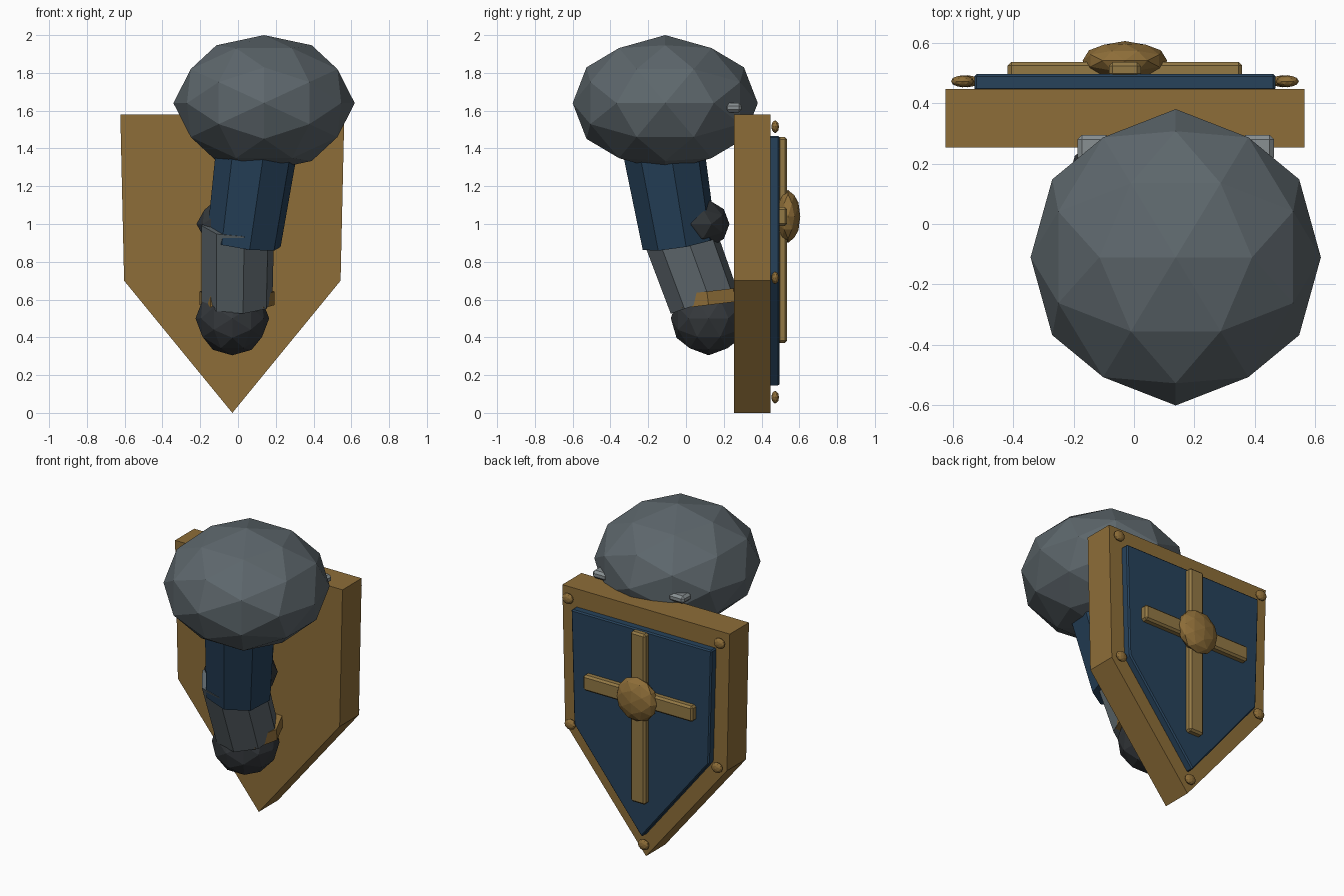
import bpy, bmesh, math
from mathutils import Vector, Matrix

if "Cube" in bpy.data.objects:
    bpy.data.objects.remove(bpy.data.objects["Cube"])


def mat(name, rgb):
    m = bpy.data.materials.new(name)
    m.diffuse_color = (*rgb, 1)
    m.use_nodes = True
    m.node_tree.nodes["Principled BSDF"].inputs["Base Color"].default_value = m.diffuse_color
    return m


BRASS = mat("brass", (0.27, 0.155, 0.04))
TRIM = mat("trim", (0.29, 0.19, 0.06))
NAVY = mat("navy", (0.02, 0.055, 0.105))
DARK = mat("dark_leather", (0.035, 0.04, 0.045))
STEEL = mat("steel", (0.11, 0.135, 0.15))
LIGHT = mat("light_steel", (0.25, 0.28, 0.29))


def finish(name, bm, material, bevel=0):
    bmesh.ops.recalc_face_normals(bm, faces=bm.faces)
    me = bpy.data.meshes.new(name)
    bm.to_mesh(me)
    bm.free()
    ob = bpy.data.objects.new(name, me)
    bpy.context.collection.objects.link(ob)
    me.materials.append(material)
    if bevel:
        b = ob.modifiers.new("bevel", 'BEVEL')
        b.width, b.segments = bevel, 1
    return ob


def ball(name, loc, radii, material):
    """Once-divided icosahedron whose edge midpoints lie on the axes."""
    p = (1 + math.sqrt(5)) / 2
    corners = []
    for a in (-1, 1):
        for b in (-p, p):
            corners += [Vector((b, a, 0)), Vector((0, b, a)), Vector((a, 0, b))]
    pts = corners + [(u + v) / 2 for i, u in enumerate(corners)
                     for v in corners[:i] if (u - v).length < 2.1]
    bm = bmesh.new()
    for q in pts:
        q = q.normalized()
        bm.verts.new([loc[i] + q[i] * radii[i] for i in range(3)])
    bmesh.ops.convex_hull(bm, input=bm.verts)
    return finish(name, bm, material)


def limb(name, top, bottom, r_top, r_bottom, material, sides=8, twist=0.17):
    a, b = Vector(top), Vector(bottom)
    d = a - b
    rot = Vector((0, 0, 1)).rotation_difference(d).to_matrix().to_4x4()
    bm = bmesh.new()
    bmesh.ops.create_cone(bm, cap_ends=True, segments=sides, radius1=r_bottom,
                          radius2=r_top, depth=d.length,
                          matrix=Matrix.Translation((a + b) / 2) @ rot @ Matrix.Rotation(twist, 4, 'Z'))
    return finish(name, bm, material)


def box(name, loc, size, material, bevel=0.012):
    bm = bmesh.new()
    bmesh.ops.create_cube(bm, size=1, matrix=Matrix.Translation(loc) @ Matrix.Diagonal((*size, 1)))
    return finish(name, bm, material, bevel)


def slab(name, outline, y0, y1, material, bevel=0):
    bm = bmesh.new()
    f = bm.faces.new([bm.verts.new((x, y0, z)) for x, z in outline])
    ext = bmesh.ops.extrude_face_region(bm, geom=[f])["geom"]
    for v in ext:
        if isinstance(v, bmesh.types.BMVert):
            v.co.y = y1
    return finish(name, bm, material, bevel)


CX = -0.03  # shield centre line


def pentagon(w_top, z_top, w_mid, z_mid, z_tip):
    return [(CX - w_top, z_top), (CX + w_top, z_top), (CX + w_mid, z_mid),
            (CX, z_tip), (CX - w_mid, z_mid)]


# Shield board and raised field
slab("shield_board", pentagon(0.593, 1.58, 0.573, 0.70, 0.0), 0.253, 0.447, BRASS)
slab("shield_field", pentagon(0.498, 1.465, 0.478, 0.735, 0.14), 0.44, 0.496, NAVY, 0.008)

# Cross and boss
box("cross_upright", (CX, 0.51, 0.915), (0.105, 0.05, 1.09), TRIM)
box("cross_bar", (CX, 0.51, 1.04), (0.775, 0.052, 0.1), TRIM)
ball("shield_boss", (CX, 0.54, 1.04), (0.14, 0.065, 0.14), BRASS)

# Rivets at the shield corners
for i, (x, z) in enumerate(pentagon(0.537, 1.515, 0.52, 0.715, 0.083)):
    ball(f"shield_rivet_{i}", (x, 0.472, z), (0.038, 0.02, 0.034), BRASS)

# Arm
ball("shoulder_guard", (0.138, -0.11, 1.64), (0.48, 0.49, 0.36), STEEL)
limb("upper_arm", (0.125, -0.15, 1.58), (0.03, -0.035, 0.9), 0.225, 0.2, NAVY)
ball("elbow", (0.0, 0.03, 1.0), (0.22, 0.2, 0.15), DARK)
limb("forearm", (0.0, -0.055, 1.0), (-0.005, 0.095, 0.59), 0.195, 0.19, STEEL)
ball("fist", (CX, 0.12, 0.5), (0.195, 0.2, 0.195), DARK)

# Shoulder studs
for side, sx in (("left", -1), ("right", 1)):
    box(f"shoulder_stud_{side}", (0.138 + sx * 0.27, 0.25, 1.615), (0.11, 0.09, 0.05), LIGHT, 0.015)

# Wrist cuff
cuff_m = Matrix.Translation((-0.005, 0.115, 0.607)) @ Matrix.Rotation(0.12, 4, 'X')
bm = bmesh.new()
N, R, r = 8, 0.185, 0.036
rings = []
for i in range(N):
    a = 2 * math.pi * i / N
    rings.append([bm.verts.new(cuff_m @ Vector(((R + x) * math.cos(a), (R + x) * math.sin(a), z)))
                  for x, z in ((-r, -r), (r * .4, -r), (r * .4, r), (-r, r))])
for i in range(N):
    p, q = rings[i], rings[(i + 1) % N]
    for j in range(4):
        k = (j + 1) % 4
        bm.faces.new((p[j], q[j], q[k], p[k]))
finish("wrist_cuff", bm, BRASS)
